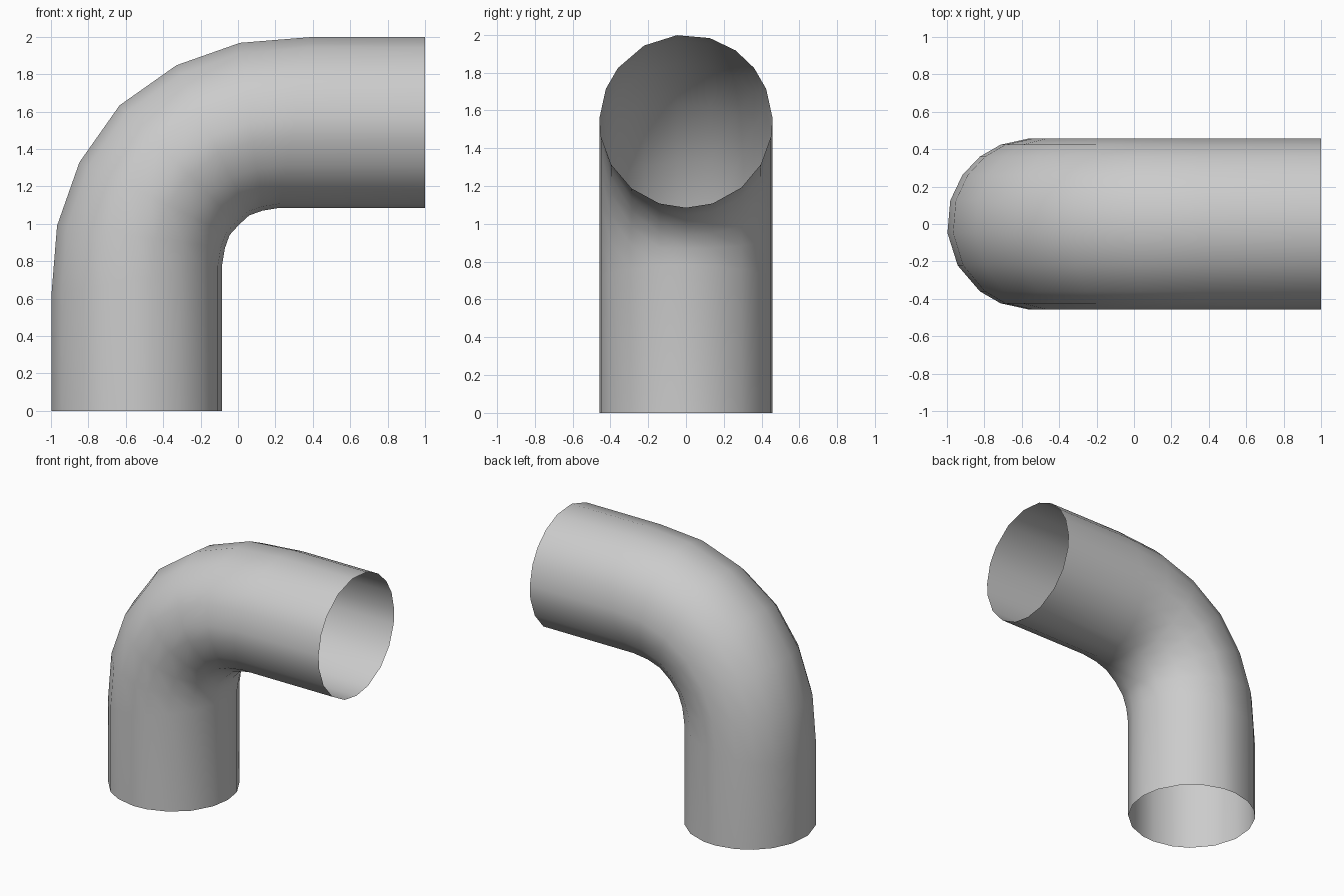
import bpy, bmesh
from math import sin, cos, radians

if "Cube" in bpy.data.objects:
    bpy.data.objects.remove(bpy.data.objects["Cube"])

R = 0.457
# slightly uneven facets around the pipe, measured from the outer side of the bend
ANGLES = [-6, 16, 35, 52, 68, 87, 100, 120, 140, 162, 180,
          198, 219, 240, 260, 273, 292, 308, 331]

# outer and inner points of each ring, as (right of, below) the top-left corner
half = [((0, 2), (0.915, 2)),
        ((0, 1.38), (0.915, 1.22)),
        ((0.03, 1.01), (0.93, 1.13)),
        ((0.15, 0.67), (0.955, 1.06))]
middle = [((0.365, 0.365), (1.005, 1.005))]
# the second half mirrors the first across the bend diagonal
rings = half + middle + [(o[::-1], i[::-1]) for o, i in reversed(half)]

# pipe surface, open at both ends
bm = bmesh.new()
loops = []
for o, i in rings:
    loop = []
    for a in ANGLES:
        t = (1 - cos(radians(a))) / 2
        dx = o[0] + (i[0] - o[0]) * t
        dz = o[1] + (i[1] - o[1]) * t
        loop.append(bm.verts.new((dx - 1, R * sin(radians(a)), 2 - dz)))
    loops.append(loop)

n = len(ANGLES)
for a, b in zip(loops, loops[1:]):
    for k in range(n):
        m = (k + 1) % n
        bm.faces.new((a[k], a[m], b[m], b[k])).smooth = True
bmesh.ops.recalc_face_normals(bm, faces=bm.faces)
# make sure the normals point out of the pipe
bm.normal_update()
f = min(bm.faces, key=lambda p: p.calc_center_median().x)
if f.normal.x > 0:
    bmesh.ops.reverse_faces(bm, faces=bm.faces)

mesh = bpy.data.meshes.new("pipe_elbow")
bm.to_mesh(mesh)
bm.free()
pipe = bpy.data.objects.new("pipe_elbow", mesh)
bpy.context.collection.objects.link(pipe)
